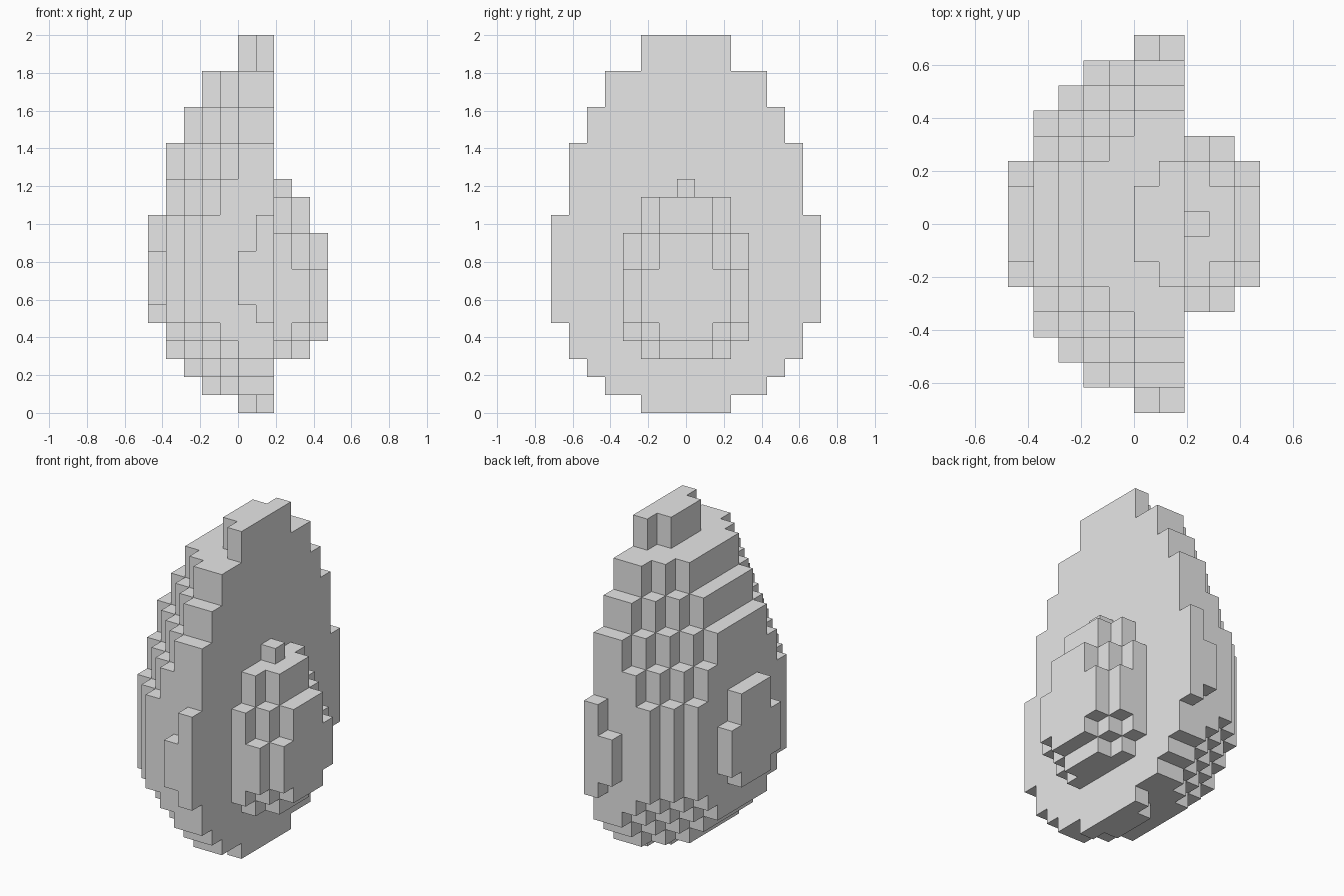
import bpy
import bmesh
from mathutils import Vector

UNIT = 2 / 21  # size of one block

cube = bpy.data.objects.get("Cube")
if cube:
    bpy.data.objects.remove(cube, do_unlink=True)

grey = bpy.data.materials.new("plain_grey")
grey.use_nodes = True
grey.diffuse_color = (0.8, 0.8, 0.8, 1)
for node in grey.node_tree.nodes:
    if node.type == 'BSDF_PRINCIPLED':
        node.inputs["Base Color"].default_value = (0.8, 0.8, 0.8, 1)


def egg_cells(columns, mid_x, mid_z, radius_sq):
    """Blocks of an egg whose upper half is stretched to twice its height."""
    cells = set()
    for x in columns:
        for y in range(-7, 8):
            for z in range(21):
                rise = (z - mid_z + 2) // 2 if z >= mid_z else mid_z - z
                if (x - mid_x) ** 2 + y * y + rise * rise <= radius_sq:
                    cells.add((x, y, z))
    return cells


def build_blocks(name, cells, solid):
    """Mesh the faces of the cells that are not covered by a solid neighbour."""
    bm = bmesh.new()
    for cell in cells:
        centre = Vector(cell)
        for axis in range(3):
            for sign in (-1, 1):
                normal = Vector((0, 0, 0))
                normal[axis] = sign
                if tuple(int(c) for c in centre + normal) in solid:
                    continue
                u, v = Vector((0, 0, 0)), Vector((0, 0, 0))
                u[(axis + 1) % 3] = 0.5
                v[(axis + 2) % 3] = 0.5 * sign
                mid = centre + normal / 2 + Vector((-4.5, 0, 0.5))
                corners = (mid - u - v, mid + u - v, mid + u + v, mid - u + v)
                bm.faces.new([bm.verts.new(p * UNIT) for p in corners])
    bmesh.ops.remove_doubles(bm, verts=bm.verts[:], dist=UNIT / 100)
    mesh = bpy.data.meshes.new(name)
    bm.to_mesh(mesh)
    bm.free()
    mesh.materials.append(grey)
    bpy.context.collection.objects.link(bpy.data.objects.new(name, mesh))


# Halved fruit, its stone and the small tip above the stone
fruit = egg_cells(range(7), 7, 7, 56)
stone = egg_cells(range(7, 10), 6, 6, 16)
tip = {(7, 0, 12)}
solid = fruit | stone | tip

build_blocks("fruit_half", fruit, solid)
build_blocks("stone", stone, solid)
build_blocks("stone_tip", tip, solid)
